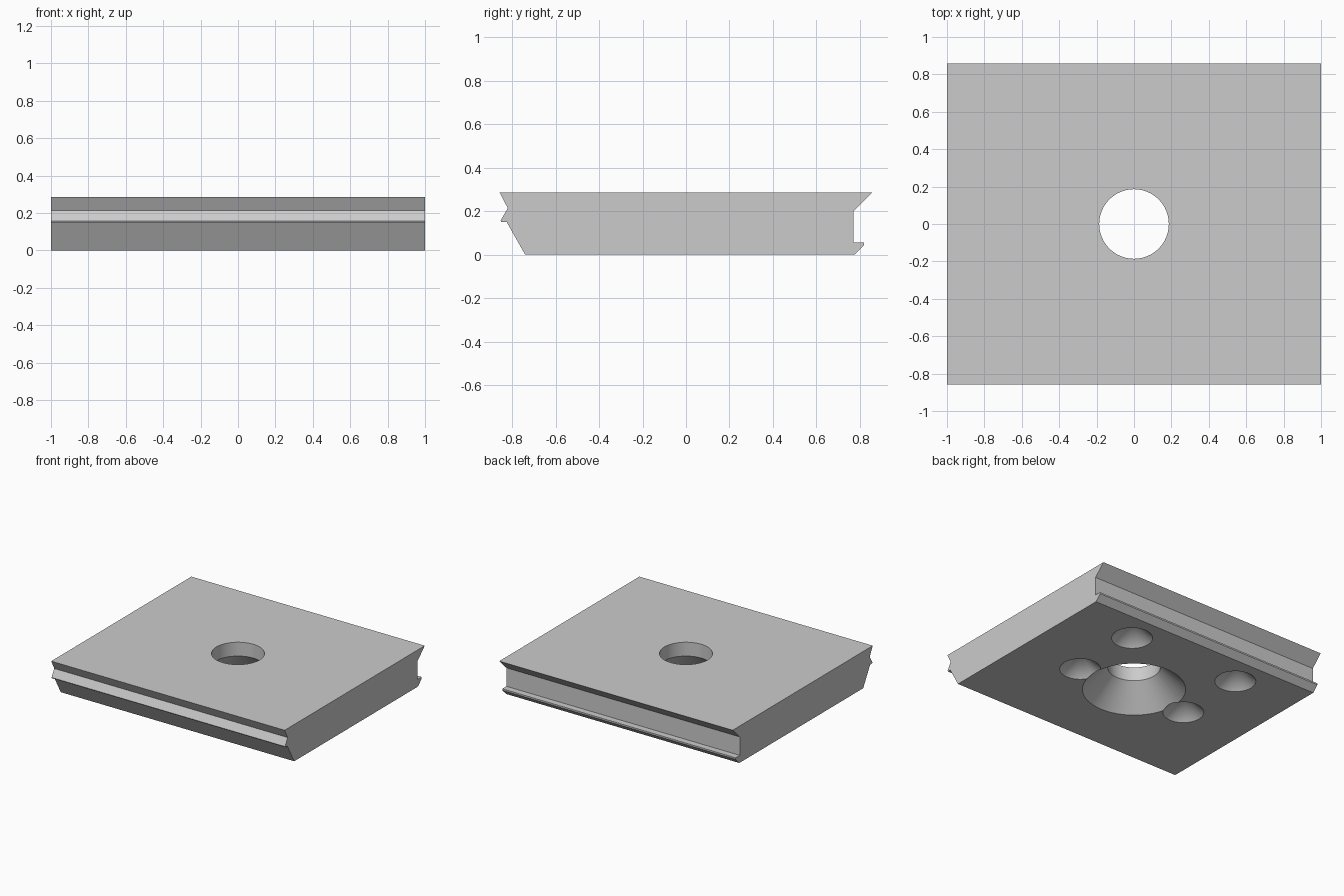
import bpy, bmesh, math
from mathutils import Matrix

cube = bpy.data.objects.get("Cube")
if cube:
    bpy.data.objects.remove(cube, do_unlink=True)

grey = bpy.data.materials.new("plain grey")
grey.use_nodes = True
grey.diffuse_color = (0.6, 0.6, 0.6, 1)
grey.node_tree.nodes["Principled BSDF"].inputs["Base Color"].default_value = (0.6, 0.6, 0.6, 1)


def make_object(name, bm):
    bmesh.ops.recalc_face_normals(bm, faces=bm.faces)
    mesh = bpy.data.meshes.new(name)
    bm.to_mesh(mesh)
    bm.free()
    mesh.materials.append(grey)
    obj = bpy.data.objects.new(name, mesh)
    bpy.context.collection.objects.link(obj)
    return obj


def extrude_profile(name, points, half):
    """Closed (y, z) outline extruded along x."""
    bm = bmesh.new()
    face = bm.faces.new([bm.verts.new((-half, y, z)) for y, z in points])
    out = bmesh.ops.extrude_face_region(bm, geom=[face])
    moved = [g for g in out["geom"] if isinstance(g, bmesh.types.BMVert)]
    bmesh.ops.translate(bm, verts=moved, vec=(2 * half, 0, 0))
    return make_object(name, bm)


def lathe(name, points, x, y, sides=64):
    """(radius, z) outline turned round a vertical axis at x, y."""
    bm = bmesh.new()
    verts = [bm.verts.new((r, 0, z)) for r, z in points]
    edges = [bm.edges.new(pair) for pair in zip(verts, verts[1:])]
    bmesh.ops.spin(bm, geom=verts + edges, cent=(0, 0, 0), axis=(0, 0, 1),
                   angle=math.tau, steps=sides, use_duplicate=False)
    bmesh.ops.remove_doubles(bm, verts=bm.verts, dist=0.0005)
    bmesh.ops.transform(bm, matrix=Matrix.Translation((x, y, 0)), verts=bm.verts)
    cutter = make_object(name, bm)
    cutter.hide_render = True
    return cutter


def cut(target, cutter):
    mod = target.modifiers.new("cut", "BOOLEAN")
    mod.operation = "DIFFERENCE"
    mod.solver = "EXACT"
    mod.object = cutter
    bpy.ops.object.modifier_apply(modifier=mod.name)
    bpy.data.objects.remove(cutter, do_unlink=True)


# Plate with a ridged front edge and a lipped back edge
plate = extrude_profile("mounting_plate", [
    (-0.74, 0), (0.775, 0), (0.82, 0.045), (0.82, 0.057), (0.77, 0.057),
    (0.77, 0.2), (0.857, 0.285), (-0.857, 0.285), (-0.82, 0.214),
    (-0.853, 0.157), (-0.85, 0.15), (-0.825, 0.15)], 1)

bpy.ops.object.select_all(action="DESELECT")
plate.select_set(True)
bpy.context.view_layer.objects.active = plate

# Central through hole, countersunk underneath
cut(plate, lathe("centre_hole_cutter", [
    (0, -0.05), (0.414, -0.05), (0.186, 0.178), (0.186, 0.4), (0, 0.4)], 0, 0))

# Four conical recesses underneath
for x in (-0.475, 0.475):
    for y in (-0.025, 0.545):
        cut(plate, lathe("recess_cutter", [(0, -0.04), (0.185, -0.04), (0, 0.145)], x, y, 48))

bpy.ops.object.shade_smooth_by_angle(angle=math.radians(25))
